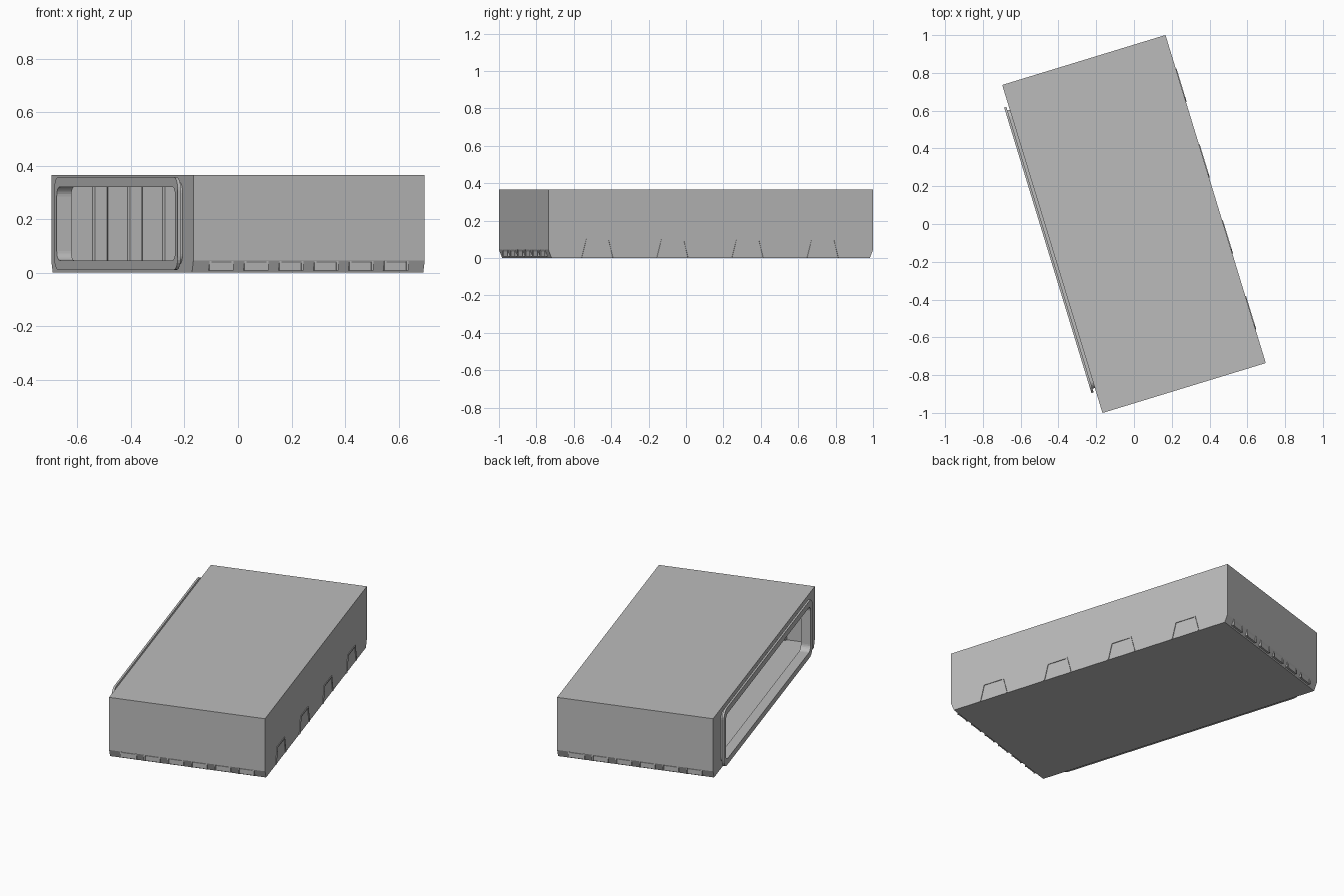
import bpy, bmesh
from math import radians, cos, sin, pi
from mathutils import Matrix, Vector

cube = bpy.data.objects.get("Cube")
if cube:
    bpy.data.objects.remove(cube)

TURN = Matrix.Rotation(radians(17), 4, 'Z')
HX, HY, TOP = 0.452, 0.908, 0.365      # half width, half length, height

grey = bpy.data.materials.new("plain_grey")
grey.use_nodes = True
grey.diffuse_color = (0.5, 0.5, 0.5, 1)
grey.node_tree.nodes["Principled BSDF"].inputs["Base Color"].default_value = (0.5, 0.5, 0.5, 1)


def loft(name, loops, ring=False):
    """Skin equal-length loops; cap the ends, or join last to first."""
    bm = bmesh.new()
    rows = [[bm.verts.new(p) for p in loop] for loop in loops]
    n = len(rows[0])
    pairs = list(zip(rows, rows[1:]))
    if ring:
        pairs.append((rows[-1], rows[0]))
    else:
        bm.faces.new(rows[0])
        bm.faces.new(rows[-1])
    for a, b in pairs:
        for i in range(n):
            j = (i + 1) % n
            bm.faces.new((a[i], a[j], b[j], b[i]))
    bmesh.ops.recalc_face_normals(bm, faces=bm.faces)
    bm.transform(TURN)
    mesh = bpy.data.meshes.new(name)
    bm.to_mesh(mesh)
    bm.free()
    mesh.materials.append(grey)
    obj = bpy.data.objects.new(name, mesh)
    bpy.context.collection.objects.link(obj)
    return obj


def along_x(points, x):
    return [Vector((x, y, z)) for y, z in points]


def block(name, x0, x1, y0, y1, z0, z1):
    rect = [(y0, z0), (y1, z0), (y1, z1), (y0, z1)]
    return loft(name, [along_x(rect, x0), along_x(rect, x1)])


def round_rect(hy, z0, z1, r, seg=6):
    pts = []
    for k, (sy, z) in enumerate([(1, z1 - r), (-1, z1 - r), (-1, z0 + r), (1, z0 + r)]):
        for i in range(seg + 1):
            a = (k + i / seg) * pi / 2
            pts.append((sy * (hy - r) + r * cos(a), z + r * sin(a)))
    return pts


def cut(obj, cutter):
    mod = obj.modifiers.new("cut", 'BOOLEAN')
    mod.operation, mod.solver, mod.object = 'DIFFERENCE', 'EXACT', cutter
    bpy.context.view_layer.objects.active = obj
    bpy.ops.object.modifier_apply(modifier=mod.name)
    bpy.data.objects.remove(cutter)


# Body with sloped lower edges at both ends
IN = 0.018
profile = [(-HY + IN, 0), (HY - IN, 0), (HY, 0.045), (HY, TOP), (-HY, TOP), (-HY, 0.045)]
body = loft("body", [along_x(profile, -HX), along_x(profile, HX)])
cut(body, block("cavity_cutter", -0.42, 0.425, -0.87, 0.87, 0.035, 0.335))
opening = round_rect(0.757, 0.046, 0.32, 0.035)
cut(body, loft("opening_cutter", [along_x(opening, -0.6), along_x(opening, -0.3)]))


# Window frame: narrow neck and wider lip
def frame_ring(name, outer, x0, x1):
    loft(name, [along_x(outer, x0), along_x(outer, x1),
                along_x(opening, x1), along_x(opening, x0)], ring=True)


frame_ring("frame_neck", round_rect(0.77, 0.03, 0.338, 0.04), -0.466, -HX)
frame_ring("frame_lip", round_rect(0.79, 0.01, 0.357, 0.05), -0.477, -0.465)

# Corrugated end walls: ribs inside, feet showing under the outer edge
PITCH = 0.1365
for side, end in ((-1, "front"), (1, "back")):
    for k in range(-3, 4):
        x = k * PITCH
        rib = [(x - 0.03, 0.87), (x - 0.023, 0.857), (x + 0.023, 0.857), (x + 0.03, 0.87)]
        if abs(k) < 3:
            loft(f"{end}_inner_rib", [[Vector((a, side * b, z)) for a, b in rib]
                                      for z in (0.035, 0.335)])
        c = x + PITCH / 2
        if k == 3:
            continue
        ys = sorted((side * (HY - 0.03), side * (HY - 0.004)))
        block(f"{end}_foot", c - 0.043, c + 0.043, *ys, 0.008, 0.044)
        for s in (-1, 1):
            leg = c + s * 0.043
            ys = sorted((side * (HY - 0.03), side * HY))
            block(f"{end}_foot_edge", leg - 0.004, leg + 0.004, *ys, 0.008, 0.044)


# Trapezoid hoops along the closed long side
def hoop(yc):
    out = [(-0.092, 0), (-0.066, 0.102), (0.066, 0.102), (0.092, 0)]
    inn = [(0.083, 0), (0.059, 0.094), (-0.059, 0.094), (-0.083, 0)]
    outline = [(yc + y, z) for y, z in out + inn]
    loft("side_hoop", [along_x(outline, HX - 0.004), along_x(outline, HX + 0.004)])


for i in range(4):
    hoop((i - 1.5) * 0.42)
